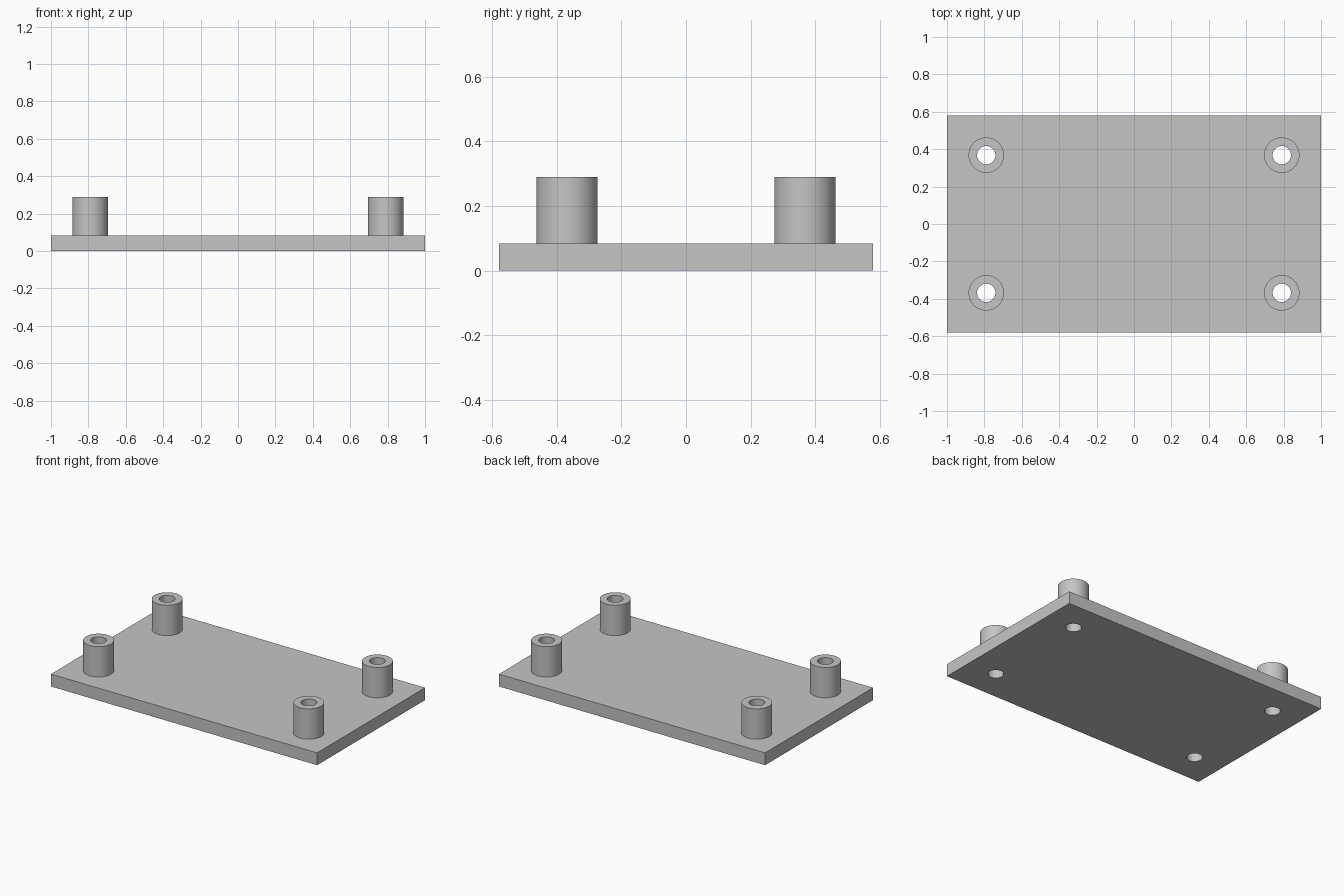
import bpy
import bmesh
from math import radians
from mathutils import Matrix

if "Cube" in bpy.data.objects:
    bpy.data.objects.remove(bpy.data.objects["Cube"], do_unlink=True)

LENGTH, WIDTH, THICK, TOP = 2.0, 1.158, 0.084, 0.29
POST_X, POST_Y = 0.79, 0.368
OUTER, BORE, SIDES = 0.0947, 0.049, 64

grey = bpy.data.materials.new("plain grey")
grey.use_nodes = True
colour = (0.56, 0.56, 0.56, 1)
grey.diffuse_color = colour
grey.node_tree.nodes["Principled BSDF"].inputs["Base Color"].default_value = colour

CORNERS = {"front_right": (-POST_X, -POST_Y), "front_left": (POST_X, -POST_Y),
           "back_right": (-POST_X, POST_Y), "back_left": (POST_X, POST_Y)}


def add_object(name, bm):
    mesh = bpy.data.meshes.new(name)
    bmesh.ops.recalc_face_normals(bm, faces=bm.faces)
    bm.to_mesh(mesh)
    bm.free()
    mesh.materials.append(grey)
    obj = bpy.data.objects.new(name, mesh)
    bpy.context.collection.objects.link(obj)
    return obj


def activate(obj):
    bpy.ops.object.select_all(action="DESELECT")
    obj.select_set(True)
    bpy.context.view_layer.objects.active = obj


# Base plate
bm = bmesh.new()
bmesh.ops.create_cube(bm, size=1, matrix=Matrix.Translation((0, 0, THICK / 2))
                      @ Matrix.Diagonal((LENGTH, WIDTH, THICK, 1)))
plate = add_object("base_plate", bm)

# Cutters that carry the post bores through the plate
bm = bmesh.new()
for x, y in CORNERS.values():
    bmesh.ops.create_cone(bm, cap_ends=True, segments=SIDES, radius1=BORE,
                          radius2=BORE, depth=1, matrix=Matrix.Translation((x, y, 0)))
cutter = add_object("bore_cutter", bm)
cutter.hide_render = True

cut = plate.modifiers.new("bores", "BOOLEAN")
cut.operation = "DIFFERENCE"
cut.solver = "EXACT"
cut.object = cutter
activate(plate)
bpy.ops.object.modifier_apply(modifier=cut.name)
bpy.data.objects.remove(cutter, do_unlink=True)
bpy.ops.object.shade_smooth_by_angle(angle=radians(30))

# Hollow corner posts: a wall profile spun about each post's axis
for corner, (x, y) in CORNERS.items():
    bm = bmesh.new()
    profile = [(OUTER, THICK), (OUTER, TOP), (BORE, TOP), (BORE, THICK)]
    points = [bm.verts.new((r, 0, z)) for r, z in profile]
    edges = [bm.edges.new(pair) for pair in zip(points, points[1:])]
    bmesh.ops.spin(bm, geom=points + edges, axis=(0, 0, 1), cent=(0, 0, 0),
                   angle=radians(360), steps=SIDES)
    bmesh.ops.remove_doubles(bm, verts=bm.verts, dist=0.0005)
    # The wall is open at the bottom, so orient it from its outer side
    bmesh.ops.recalc_face_normals(bm, faces=bm.faces)
    post = add_object(corner + "_post", bm)
    post.location = (x, y, 0)
    activate(post)
    bpy.ops.object.shade_smooth_by_angle(angle=radians(30))
